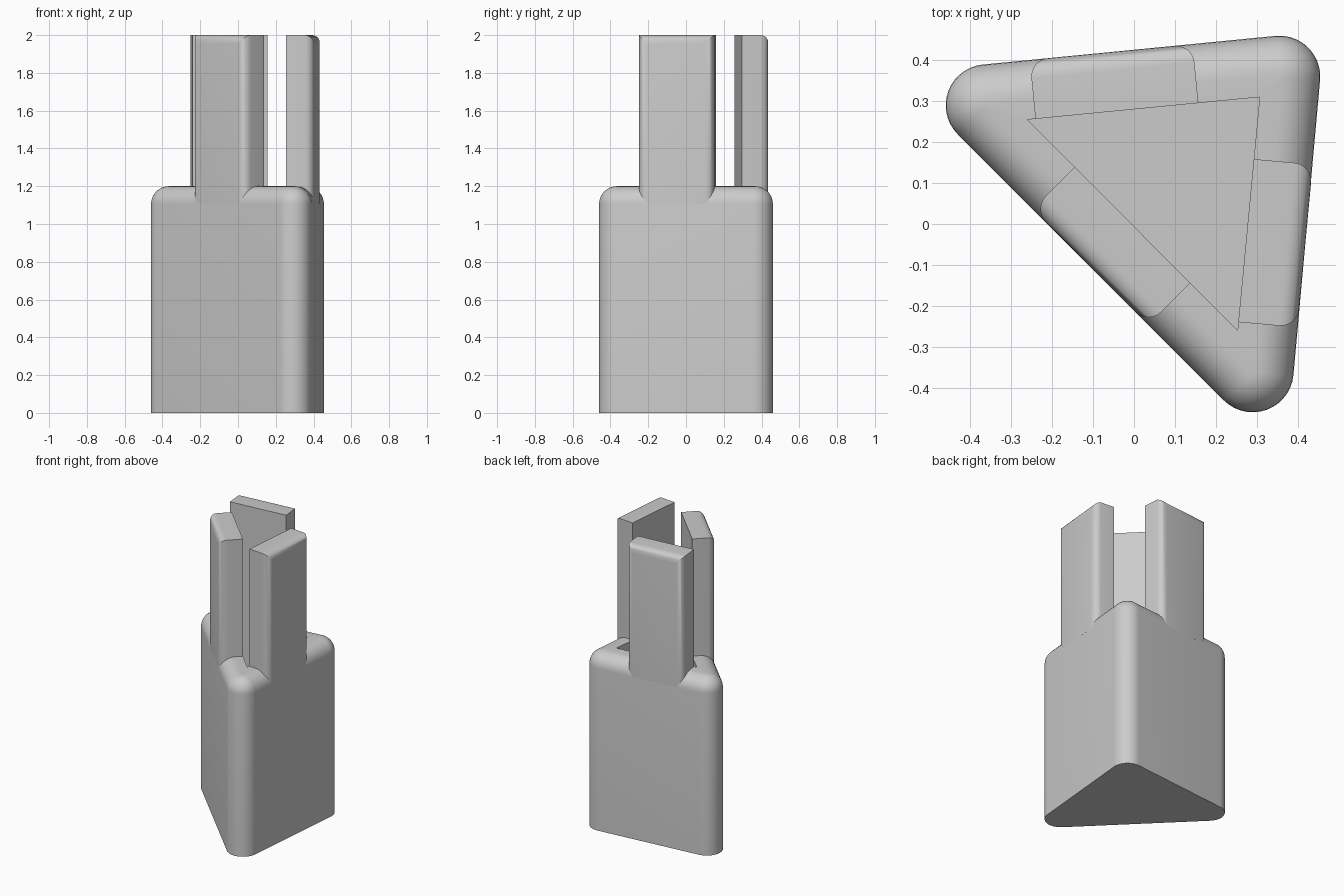
import bpy, bmesh, math
from mathutils import Vector

if "Cube" in bpy.data.objects:
    bpy.data.objects.remove(bpy.data.objects["Cube"], do_unlink=True)

grey = bpy.data.materials.new("plain grey")
grey.use_nodes = True
colour = (0.6, 0.6, 0.6, 1)
grey.diffuse_color = colour
grey.node_tree.nodes["Principled BSDF"].inputs["Base Color"].default_value = colour

# Counter-clockwise corners: centres of the rounded edges, and the pocket
CENTRES = [Vector(p) for p in ((-0.36, 0.29), (0.29, -0.36), (0.355, 0.36))]
POCKET = [Vector(p) for p in ((-0.26, 0.255), (0.253, -0.26), (0.307, 0.31))]
RADIUS, FILLET, BODY_TOP, FLOOR, TOP = 0.1, 0.094, 1.2, 0.14, 2.0
ARC, STEPS = 14, 8


def outward(points, i):
    d = (points[(i + 1) % 3] - points[i]).normalized()
    return Vector((d.y, -d.x))


def finish(bm, name):
    bmesh.ops.recalc_face_normals(bm, faces=bm.faces)
    mesh = bpy.data.meshes.new(name)
    bm.to_mesh(mesh)
    bm.free()
    mesh.materials.append(grey)
    ob = bpy.data.objects.new(name, mesh)
    bpy.context.collection.objects.link(ob)
    bpy.ops.object.select_all(action='DESELECT')
    ob.select_set(True)
    bpy.context.view_layer.objects.active = ob
    bpy.ops.object.shade_smooth_by_angle(angle=math.radians(35))
    return ob


def ring(bm, corners, radius, z):
    """Triangle outline with rounded corners at one height."""
    verts = []
    for i, c in enumerate(corners):
        n0, n1 = outward(CENTRES, i - 1 if i else 2), outward(CENTRES, i)
        start = math.atan2(n0.y, n0.x)
        sweep = (math.atan2(n1.y, n1.x) - start) % math.tau
        for k in range(ARC + 1):
            a = start + sweep * k / ARC
            verts.append(bm.verts.new((c.x + radius * math.cos(a),
                                       c.y + radius * math.sin(a), z)))
    return verts


# Body: straight walls, filleted top rim, triangular pocket
bm = bmesh.new()
rings = [ring(bm, CENTRES, RADIUS, 0)]
for s in range(STEPS + 1):
    a = math.pi / 2 * s / STEPS
    rings.append(ring(bm, CENTRES, RADIUS - FILLET * (1 - math.cos(a)),
                      BODY_TOP - FILLET * (1 - math.sin(a))))
rings += [ring(bm, POCKET, 0, BODY_TOP), ring(bm, POCKET, 0, FLOOR)]
for low, high in zip(rings, rings[1:]):
    for k in range(len(low)):
        j = (k + 1) % len(low)
        bm.faces.new((low[k], low[j], high[j], high[k]))
bm.faces.new(rings[0][::-1])
bm.faces.new(rings[-1])
bmesh.ops.remove_doubles(bm, verts=bm.verts, dist=0.0005)
finish(bm, "body")


# Arms: upright plates flush with the outer wall and the pocket wall
def arm(name, side, position):
    n = outward(POCKET, side)
    along = Vector((-n.y, n.x))
    inner = POCKET[side].lerp(POCKET[(side + 1) % 3], position)
    outer_n = outward(CENTRES, side)
    depth = (CENTRES[side] - inner).dot(outer_n) + RADIUS
    bm = bmesh.new()
    base = []
    for u, v in ((-0.2, 0), (0.2, 0), (0.2, depth), (-0.2, depth)):
        p = inner + along * u + (n if v == 0 else outer_n) * v
        base.append(bm.verts.new((p.x, p.y, BODY_TOP - FILLET)))
    face = bm.faces.new(base)
    up = bmesh.ops.extrude_face_region(bm, geom=[face])["geom"]
    for v in up:
        if isinstance(v, bmesh.types.BMVert):
            v.co.z = TOP

    # Round the outer uprights and the outer top edge
    def is_outer(v):
        return (v.co.xy - inner).dot(n) > depth / 2
    edges = [e for e in bm.edges if all(is_outer(v) for v in e.verts)
             and max(v.co.z for v in e.verts) > BODY_TOP]
    bmesh.ops.recalc_face_normals(bm, faces=bm.faces)
    bmesh.ops.bevel(bm, geom=edges, offset=0.045, segments=6,
                    profile=0.5, affect='EDGES')
    finish(bm, name)


arm("front_arm", 0, 0.5)
arm("left_arm", 1, 0.385)
arm("back_arm", 2, 0.615)
